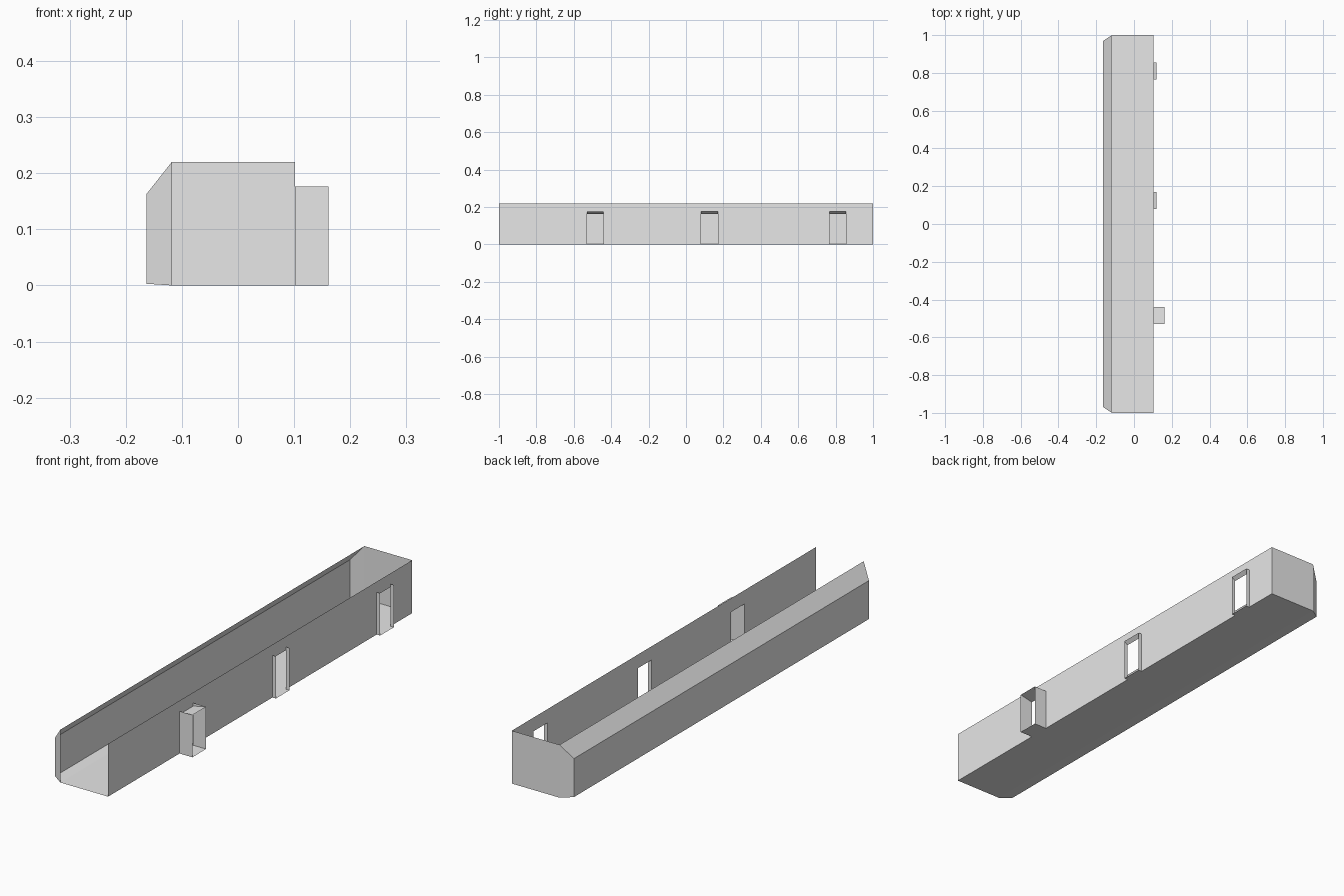
import bpy, bmesh

if "Cube" in bpy.data.objects:
    bpy.data.objects.remove(bpy.data.objects["Cube"])

grey = bpy.data.materials.new("light_grey")
grey.use_nodes = True
grey.diffuse_color = (0.8, 0.8, 0.8, 1)
grey.node_tree.nodes["Principled BSDF"].inputs["Base Color"].default_value = (0.8, 0.8, 0.8, 1)


def sheet(name, polygons):
    """Make one object of thin flat sheets, welding shared corners."""
    bm = bmesh.new()
    for points in polygons:
        bm.faces.new([bm.verts.new(p) for p in points])
    bmesh.ops.remove_doubles(bm, verts=bm.verts, dist=0.0005)
    mesh = bpy.data.meshes.new(name)
    bm.to_mesh(mesh)
    bm.free()
    mesh.materials.append(grey)
    obj = bpy.data.objects.new(name, mesh)
    bpy.context.collection.objects.link(obj)
    return obj


# Main dimensions
DOOR_SIDE, SHOULDER, OUTER = 0.102, -0.118, -0.163
END, CORNER = 1.0, 0.97
TOP, EAVE, LIP = 0.22, 0.163, 0.003
DOOR_TOP, DOOR_INNER_TOP = 0.176, 0.163
# Doorways: start y, end y, outer x
DOORS = [(-0.53, -0.44, 0.161), (0.08, 0.17, 0.118), (0.766, 0.856, 0.118)]

# Floor with a narrow raised edge
sheet("floor", [
    [(SHOULDER, -END, 0), (DOOR_SIDE, -END, 0), (DOOR_SIDE, END, 0), (SHOULDER, END, 0)],
    [(OUTER, -CORNER, LIP), (SHOULDER, -END, 0), (SHOULDER, END, 0), (OUTER, CORNER, LIP)],
])

# Plain side wall and its sloping upper band
sheet("plain_wall", [
    [(OUTER, CORNER, LIP), (OUTER, -CORNER, LIP), (OUTER, -CORNER, EAVE), (OUTER, CORNER, EAVE)],
    [(OUTER, CORNER, EAVE), (OUTER, -CORNER, EAVE), (SHOULDER, -END, TOP), (SHOULDER, END, TOP)],
])

# Cut corners at both ends
for name, s in (("front_corner", -1), ("back_corner", 1)):
    loop = [(OUTER, s * CORNER, LIP), (OUTER, s * CORNER, EAVE),
            (SHOULDER, s * END, TOP), (SHOULDER, s * END, 0)]
    sheet(name, [loop if s > 0 else loop[::-1]])

# Closed back end; the front end and the top stay open
sheet("back_wall", [[(DOOR_SIDE, END, 0), (SHOULDER, END, 0),
                     (SHOULDER, END, TOP), (DOOR_SIDE, END, TOP)]])

# Door wall, panelled around the openings
cuts = [-END] + [y for door in DOORS for y in door[:2]] + [END]
panels = []
for i, (a, b) in enumerate(zip(cuts, cuts[1:])):
    rows = [(DOOR_INNER_TOP, TOP)] if i % 2 else [(0, DOOR_INNER_TOP), (DOOR_INNER_TOP, TOP)]
    for low, high in rows:
        panels.append([(DOOR_SIDE, a, low), (DOOR_SIDE, b, low),
                       (DOOR_SIDE, b, high), (DOOR_SIDE, a, high)])
sheet("door_wall", panels)

# Door surrounds: two jambs, a sill and a lintel rising outwards
for name, (a, b, out) in zip(("front_doorway", "middle_doorway", "back_doorway"), DOORS):
    x = DOOR_SIDE
    sheet(name, [
        [(x, a, 0), (out, a, 0), (out, a, DOOR_TOP), (x, a, DOOR_INNER_TOP), ],
        [(x, b, 0), (x, b, DOOR_INNER_TOP), (out, b, DOOR_TOP), (out, b, 0)],
        [(x, a, 0), (x, b, 0), (out, b, 0), (out, a, 0)],
        [(x, a, DOOR_INNER_TOP), (out, a, DOOR_TOP), (out, b, DOOR_TOP), (x, b, DOOR_INNER_TOP)],
        # Cheeks squaring off the jamb tops
        [(x, a, DOOR_INNER_TOP), (out, a, DOOR_TOP), (x, a, DOOR_TOP)],
        [(x, b, DOOR_INNER_TOP), (x, b, DOOR_TOP), (out, b, DOOR_TOP)],
    ])
